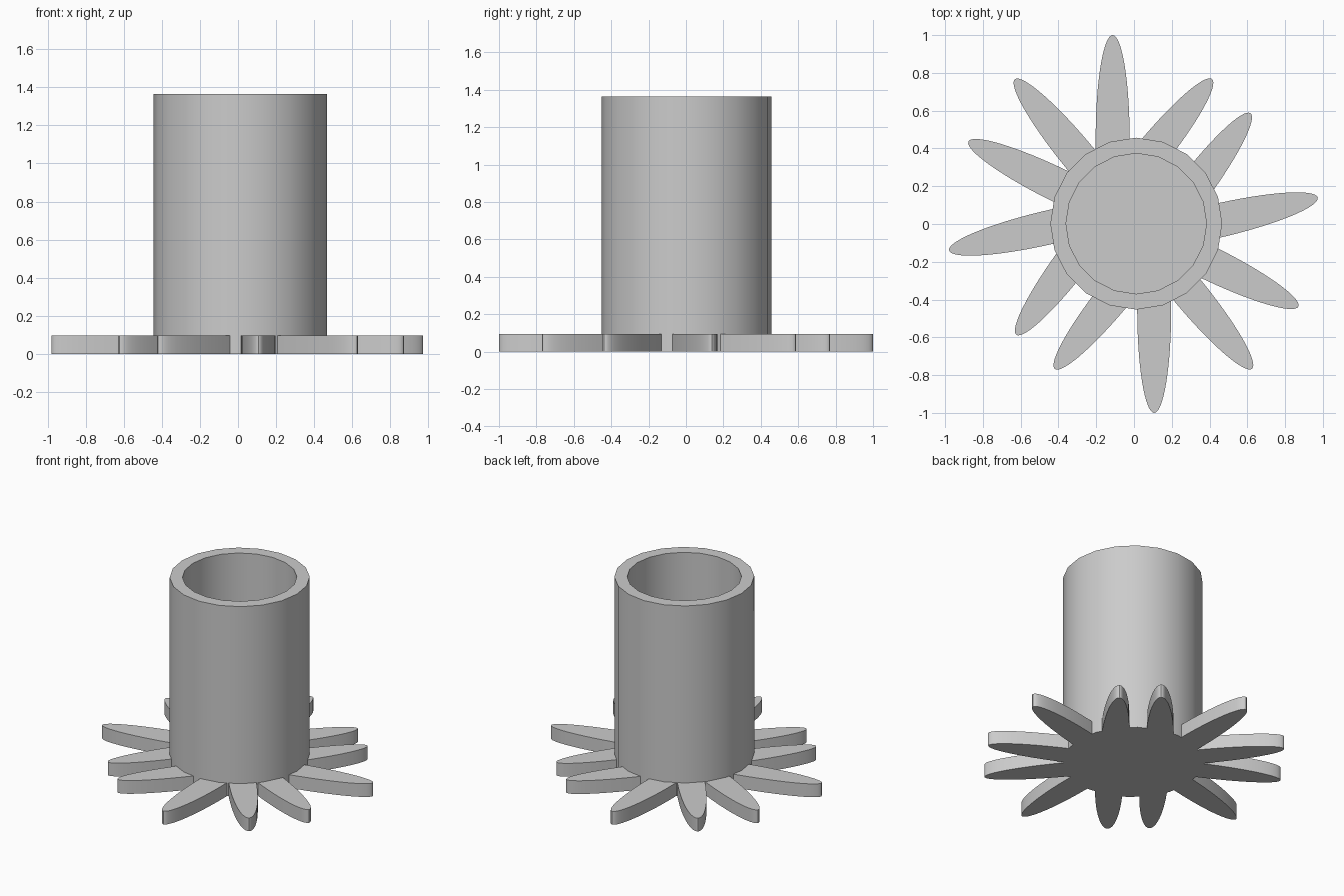
import bpy, bmesh, math
from mathutils import Vector

cube = bpy.data.objects.get("Cube")
if cube:
    bpy.data.objects.remove(cube, do_unlink=True)

HEIGHT, THICK = 1.365, 0.095
CENTRE = Vector((0.012, 0.002, 0))
OUTER, BORE, SIDES = 0.455, 0.372, 20
LENGTH, WIDTH = 0.55, 0.09   # petal half sizes

grey = bpy.data.materials.new("plain_grey")
grey.use_nodes = True
grey.diffuse_color = (0.6, 0.6, 0.6, 1)
grey.node_tree.nodes["Principled BSDF"].inputs["Base Color"].default_value = (0.6, 0.6, 0.6, 1)


def finish(name, bm):
    bmesh.ops.recalc_face_normals(bm, faces=bm.faces)
    mesh = bpy.data.meshes.new(name)
    bm.to_mesh(mesh)
    bm.free()
    mesh.materials.append(grey)
    obj = bpy.data.objects.new(name, mesh)
    bpy.context.collection.objects.link(obj)
    bpy.ops.object.select_all(action="DESELECT")
    obj.select_set(True)
    bpy.context.view_layer.objects.active = obj
    bpy.ops.object.shade_smooth_by_angle(angle=math.radians(30))


# Hollow cup: rings run up the outside, over the rim and down to the floor
bm = bmesh.new()
rings = []
for radius, z in ((OUTER, 0), (OUTER, HEIGHT), (BORE, HEIGHT), (BORE, THICK + 0.005)):
    angles = [math.tau * i / SIDES for i in range(SIDES)]
    rings.append([bm.verts.new(CENTRE + Vector((radius * math.cos(a), radius * math.sin(a), z)))
                  for a in angles])
for low, high in zip(rings, rings[1:]):
    for i in range(SIDES):
        j = (i + 1) % SIDES
        bm.faces.new((low[i], low[j], high[j], high[i]))
bm.faces.new(rings[0])
bm.faces.new(rings[-1])
finish("hollow_cup", bm)


# Flat elliptical petal, trimmed just inside the cup wall
def petal(name, x, y, angle):
    along = Vector((math.cos(angle), math.sin(angle), 0))
    across = Vector((-along.y, along.x, 0))
    mid = Vector((x, y, 0))
    bm = bmesh.new()
    outline = []
    for i in range(64):
        t = math.tau * i / 64
        outline.append(bm.verts.new(mid + along * LENGTH * math.cos(t) + across * WIDTH * math.sin(t)))
    base = bm.faces.new(outline)
    top = bmesh.ops.extrude_face_region(bm, geom=[base])["geom"]
    bmesh.ops.translate(bm, vec=(0, 0, THICK),
                        verts=[v for v in top if isinstance(v, bmesh.types.BMVert)])
    outward = (mid + along * 0.1 - CENTRE).normalized()
    cut = bmesh.ops.bisect_plane(bm, geom=bm.verts[:] + bm.edges[:] + bm.faces[:],
                                 plane_co=CENTRE + outward * 0.39, plane_no=outward,
                                 clear_inner=True)["geom_cut"]
    bmesh.ops.holes_fill(bm, edges=[e for e in cut if isinstance(e, bmesh.types.BMEdge)], sides=0)
    finish(name, bm)


# Six petals, each with a twin turned half way round
petals = [(-0.11, 0.45, 90), (0.07, 0.34, 51), (0.289, 0.147, 53),
          (0.44, 0.016, 13), (0.379, -0.196, -26), (0.278, -0.342, -50.5)]
for n, (x, y, degrees) in enumerate(petals, 1):
    for side, sign, turn in (("a", 1, 0), ("b", -1, math.pi)):
        petal(f"petal_{n}{side}", sign * x - 0.003, sign * y, math.radians(degrees) + turn)
